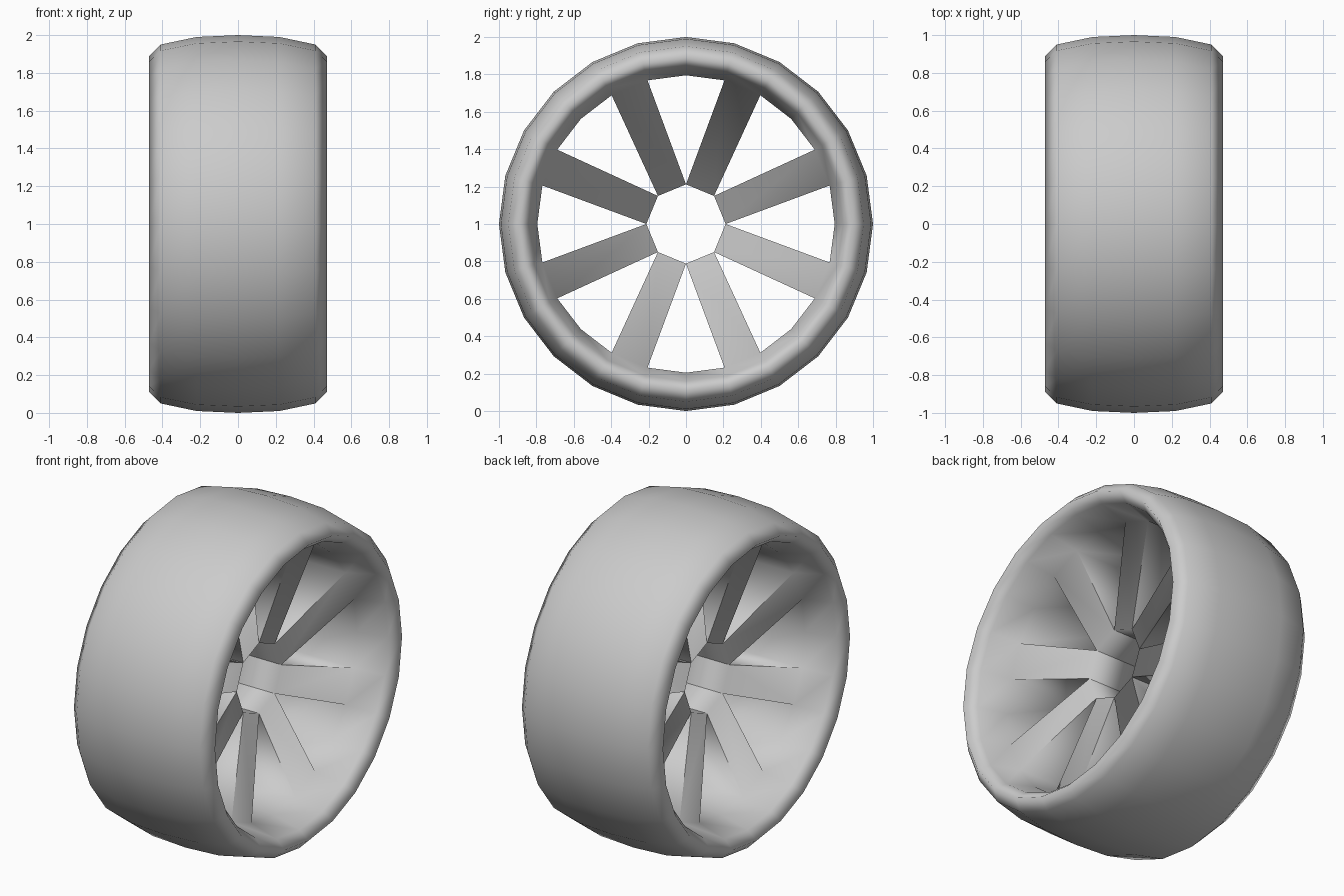
import bpy, bmesh
from math import sin, cos, pi
from mathutils import Vector

if "Cube" in bpy.data.objects:
    bpy.data.objects.remove(bpy.data.objects["Cube"])

SEGMENTS, SPOKES = 24, 8
STEP = 2 * pi / SEGMENTS
HUB_RADIUS, HUB_HALF = 0.212, 0.14
# Tyre section as (x, radius), from the inner rim out to the tread centre
half = [(0.235, 0.795), (0.41, 0.84), (0.47, 0.89), (0.41, 0.95), (0.22, 0.99)]
profile = half + [(0, 1.0)] + [(-x, r) for x, r in reversed(half)]

grey = bpy.data.materials.new("grey")
grey.use_nodes = True
colour = (0.6, 0.6, 0.6, 1)
grey.diffuse_color = colour
grey.node_tree.nodes["Principled BSDF"].inputs["Base Color"].default_value = colour


def polar(x, radius, angle):
    return Vector((x, radius * cos(angle), 1 + radius * sin(angle)))


bm = bmesh.new()


def outward_face(verts, centre):
    """Add a face whose normal points away from the given inner point."""
    face = bm.faces.new(verts)
    face.smooth = True
    face.normal_update()
    if face.normal.dot(face.calc_center_median() - centre) < 0:
        face.normal_flip()


# Tyre and rim, with the inner wall left open where the spokes join
rings = [[bm.verts.new(polar(x, r, i * STEP)) for x, r in profile] for i in range(SEGMENTS)]
for i in range(SEGMENTS):
    a, b = rings[i], rings[(i + 1) % SEGMENTS]
    core = polar(0, 0.895, (i + 0.5) * STEP)
    for j in range(len(profile) - 1):
        outward_face((a[j], a[j + 1], b[j + 1], b[j]), core)
    if i % 3 != 1:
        outward_face((a[-1], a[0], b[0], b[-1]), core)

# Spokes, each standing on one side of the octagonal hub bore
hub = [[bm.verts.new(polar(x, HUB_RADIUS, k * 2 * pi / SPOKES)) for x in (HUB_HALF, -HUB_HALF)]
       for k in range(SPOKES)]
for k in range(SPOKES):
    h0, h1 = hub[k], hub[(k + 1) % SPOKES]
    r0 = (rings[3 * k + 1][0], rings[3 * k + 1][-1])
    r1 = (rings[3 * k + 2][0], rings[3 * k + 2][-1])
    middle = polar(0, 0.5, (3 * k + 1.5) * STEP)
    for side in (0, 1):
        outward_face((h0[side], r0[side], r1[side], h1[side]), middle)
    for h, r in ((h0, r0), (h1, r1)):
        outward_face((h[0], r[0], r[1], h[1]), middle)
        for side in (0, 1):
            bm.edges.get((h[side], r[side])).smooth = False
    outward_face((h0[0], h1[0], h1[1], h0[1]), middle)

mesh = bpy.data.meshes.new("wheel")
bm.to_mesh(mesh)
bm.free()
mesh.materials.append(grey)
bpy.context.scene.collection.objects.link(bpy.data.objects.new("wheel", mesh))
